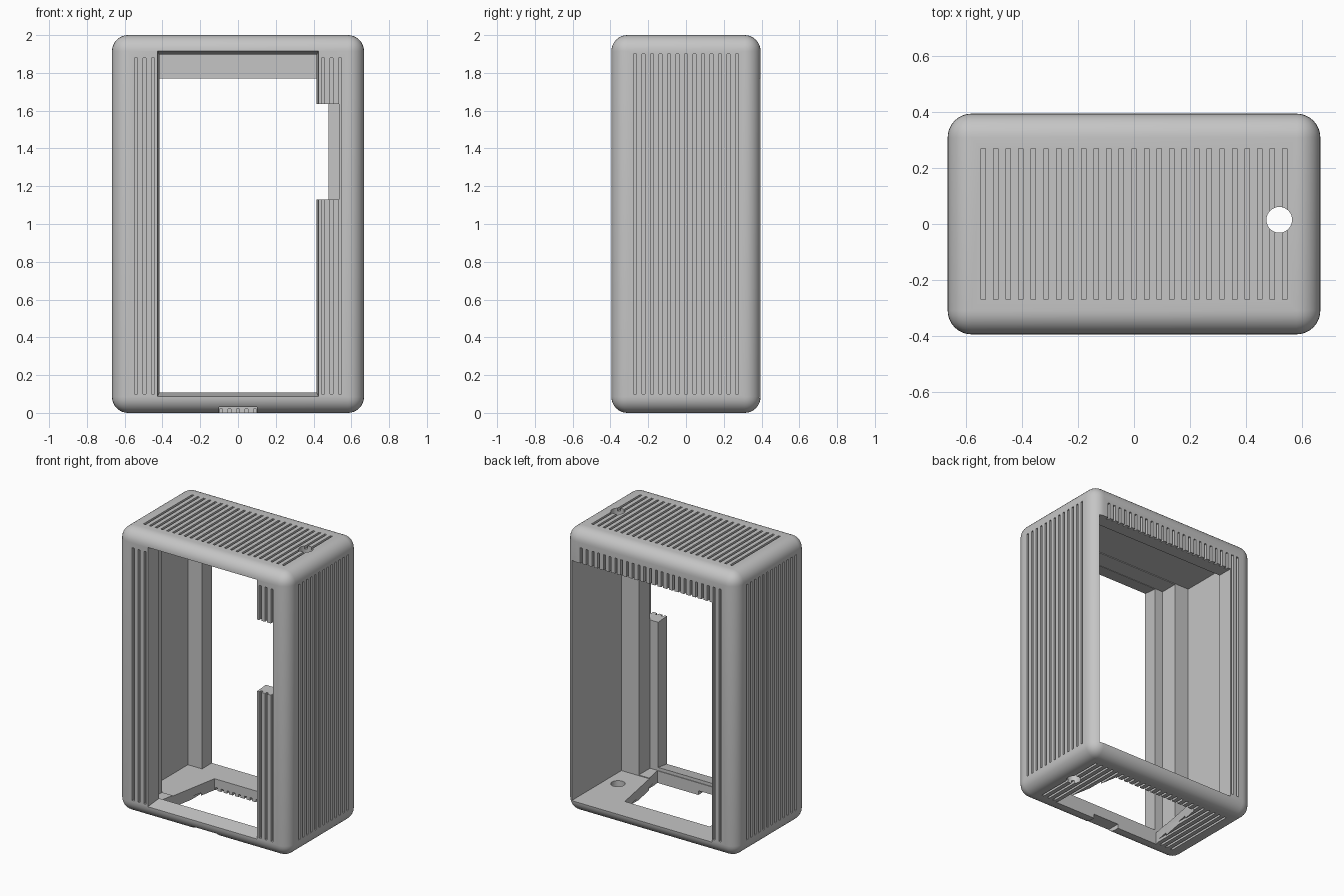
import bpy, bmesh, math

if "Cube" in bpy.data.objects:
    bpy.data.objects.remove(bpy.data.objects["Cube"], do_unlink=True)

W, D, H = 1.334, 0.79, 2.0
PITCH, SLOT, DEPTH = 0.045, 0.016, 0.02

grey = bpy.data.materials.new("plain grey")
grey.use_nodes = True
grey.diffuse_color = (0.56, 0.56, 0.56, 1)
grey.node_tree.nodes["Principled BSDF"].inputs["Base Color"].default_value = grey.diffuse_color


def add_loft(bm, y0, rect0, y1, rect1):
    """Block between two xz rectangles (x0, x1, z0, z1) at y0 and y1."""
    rings = []
    for y, (xa, xb, za, zb) in ((y0, rect0), (y1, rect1)):
        rings.append([bm.verts.new((x, y, z)) for x, z in ((xa, za), (xb, za), (xb, zb), (xa, zb))])
    a, b = rings
    faces = [bm.faces.new(a), bm.faces.new(b[::-1])]
    for i in range(4):
        j = (i + 1) % 4
        faces.append(bm.faces.new((a[j], a[i], b[i], b[j])))
    bmesh.ops.recalc_face_normals(bm, faces=faces)


def add_box(bm, x, y, z):
    add_loft(bm, y[0], (*x, *z), y[1], (*x, *z))


def make_object(name, bm):
    mesh = bpy.data.meshes.new(name)
    bm.to_mesh(mesh)
    bm.free()
    mesh.materials.append(grey)
    ob = bpy.data.objects.new(name, mesh)
    bpy.context.collection.objects.link(ob)
    return ob


# Rounded outer shell
bm = bmesh.new()
add_box(bm, (-W / 2, W / 2), (-D / 2, D / 2), (0, H))
bmesh.ops.bevel(bm, geom=bm.edges[:], offset=0.085, segments=8, profile=0.5, affect='EDGES')
case = make_object("case_shell", bm)
cutters = []


def cutter(name, fill):
    bm = bmesh.new()
    fill(bm)
    ob = make_object(name, bm)
    ob.hide_render = True
    cutters.append(ob)
    mod = case.modifiers.new(name, 'BOOLEAN')
    mod.operation = 'DIFFERENCE'
    mod.solver = 'EXACT'
    mod.object = ob


def box_cutter(name, x, y, z):
    cutter(name, lambda bm: add_box(bm, x, y, z))


# Ventilation grooves on all six sides
def grooves(bm):
    for i in range(-12, 13):
        x = (i * PITCH - SLOT / 2, i * PITCH + SLOT / 2)
        for z in (0, H):
            add_box(bm, x, (-0.27, 0.27), (z - DEPTH, z + DEPTH))
        for y in (-D / 2, D / 2):
            add_box(bm, x, (y - DEPTH, y + DEPTH), (0.1, 1.88))
    for i in range(-6, 7):
        y = (i * PITCH - SLOT / 2, i * PITCH + SLOT / 2)
        for x in (-W / 2, W / 2):
            add_box(bm, (x - DEPTH, x + DEPTH), y, (0.1, 1.9))


cutter("groove_cutter", grooves)

# Hollow interior, screen pocket and back opening
box_cutter("cavity_cutter", (-0.59, 0.615), (-0.16, 0.285), (0.08, 1.905))
box_cutter("pocket_cutter", (-0.48, 0.48), (-0.285, -0.15), (0.085, 1.9))
box_cutter("back_opening_cutter", (-0.48, 0.615), (0.27, 0.5), (0.08, 1.77))

# Front window with slightly tapered rim, and its side notch
cutter("window_cutter", lambda bm: add_loft(
    bm, -0.41, (-0.427, 0.427, 0.085, 1.917), -0.27, (-0.415, 0.415, 0.11, 1.895)))
box_cutter("side_notch_cutter", (0.38, 0.535), (-0.5, -0.285), (1.13, 1.635))

# Tapered floor opening and cable notch
cutter("floor_opening_cutter", lambda bm: add_loft(
    bm, -0.28, (-0.42, 0.42, -0.1, 0.2), 0.21, (-0.33, 0.33, -0.1, 0.2)))
box_cutter("cable_notch_cutter", (-0.1, 0.1), (-0.5, -0.25), (-0.1, 0.03))


# Round hole through top and bottom
def round_hole(bm):
    bmesh.ops.create_cone(bm, cap_ends=True, segments=32, radius1=0.046, radius2=0.046, depth=2.4)
    bmesh.ops.translate(bm, verts=bm.verts[:], vec=(0.52, 0.015, 1))


cutter("round_hole_cutter", round_hole)

# Bake the cuts and drop the helpers
bpy.context.view_layer.update()
graph = bpy.context.evaluated_depsgraph_get()
baked = bpy.data.meshes.new_from_object(case.evaluated_get(graph))
case.modifiers.clear()
case.data = baked
baked.materials.clear()
baked.materials.append(grey)
for face in baked.polygons:
    face.material_index = 0
for ob in cutters:
    bpy.data.objects.remove(ob, do_unlink=True)

bpy.ops.object.select_all(action='DESELECT')
case.select_set(True)
bpy.context.view_layer.objects.active = case
bpy.ops.object.shade_smooth_by_angle(angle=math.radians(30))
